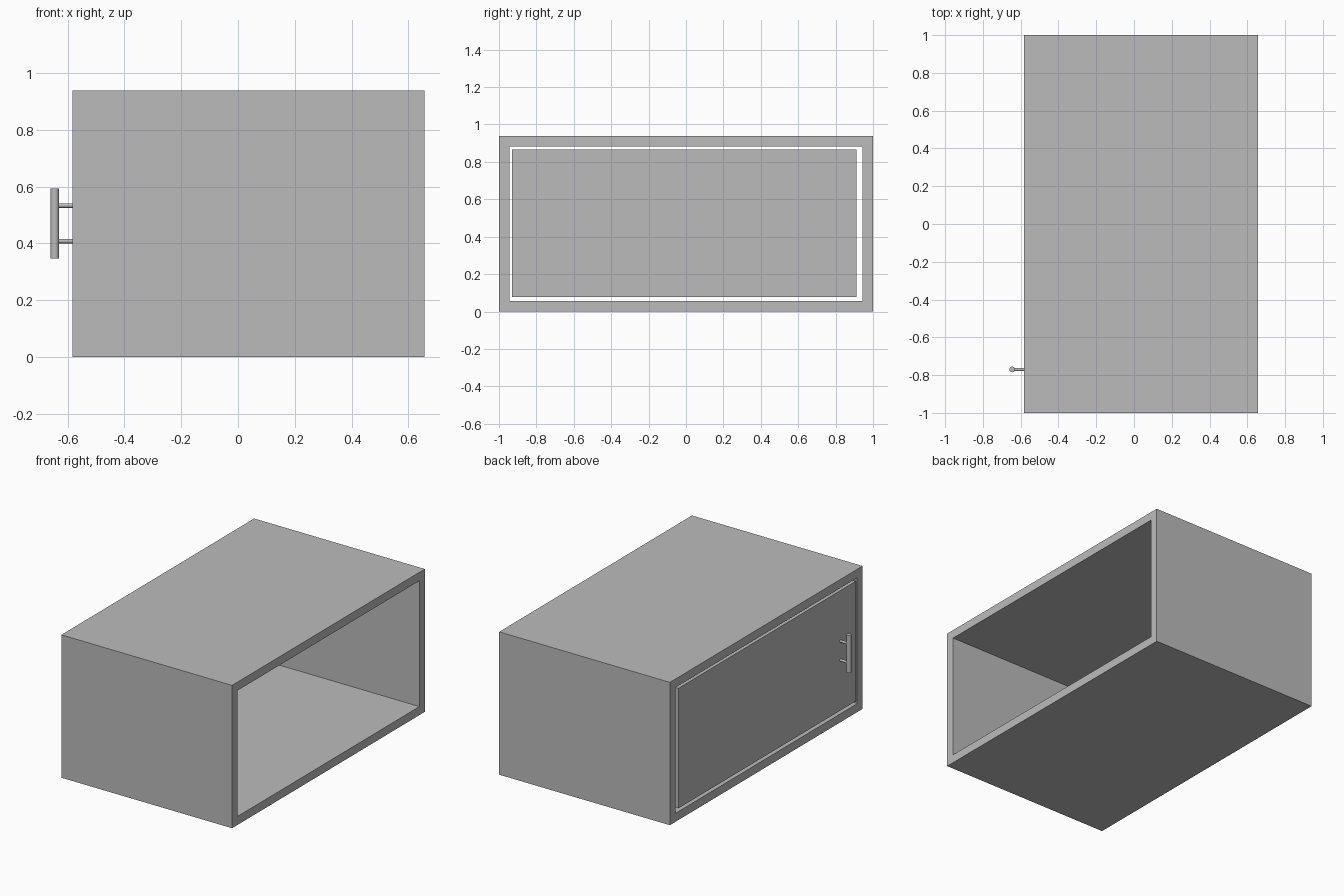
import bpy
import bmesh
from mathutils import Matrix, Vector

cube = bpy.data.objects.get("Cube")
if cube:
    bpy.data.objects.remove(cube, do_unlink=True)

GREY = (0.5, 0.5, 0.5, 1)
mat = bpy.data.materials.new("plain grey")
mat.use_nodes = True
mat.diffuse_color = GREY
mat.node_tree.nodes["Principled BSDF"].inputs["Base Color"].default_value = GREY


def finish(name, bm):
    mesh = bpy.data.meshes.new(name)
    bmesh.ops.recalc_face_normals(bm, faces=bm.faces)
    bm.to_mesh(mesh)
    bm.free()
    mesh.materials.append(mat)
    obj = bpy.data.objects.new(name, mesh)
    bpy.context.collection.objects.link(obj)
    return obj


def box(name, lo, hi):
    lo, hi = Vector(lo), Vector(hi)
    bm = bmesh.new()
    bmesh.ops.create_cube(bm, size=1, matrix=Matrix.Translation((lo + hi) / 2)
                          @ Matrix.Diagonal((*(hi - lo), 1)))
    return finish(name, bm)


def rod(name, start, end, radius):
    start, end = Vector(start), Vector(end)
    turn = (end - start).to_track_quat("Z", "Y").to_matrix().to_4x4()
    bm = bmesh.new()
    bmesh.ops.create_cone(bm, cap_ends=True, segments=24, radius1=radius, radius2=radius,
                          depth=(end - start).length,
                          matrix=Matrix.Translation((start + end) / 2) @ turn)
    obj = finish(name, bm)
    bpy.ops.object.select_all(action="DESELECT")
    obj.select_set(True)
    bpy.context.view_layer.objects.active = obj
    bpy.ops.object.shade_smooth_by_angle()
    return obj


# Cabinet shell: a rectangular tube, open at both x ends
X0, X1, TOP = -0.583, 0.657, 0.938
WALL = 0.056
bm = bmesh.new()
rings = []
for x in (X0, X1):
    for inset in (0, WALL):
        y, lo, hi = 1 - inset, inset, TOP - inset
        rings.append([bm.verts.new((x, *p)) for p in ((-y, lo), (y, lo), (y, hi), (-y, hi))])
outer0, inner0, outer1, inner1 = rings
for a, b in ((outer0, outer1), (inner0, inner1), (outer0, inner0), (outer1, inner1)):
    for i in range(4):
        j = (i + 1) % 4
        bm.faces.new((a[i], a[j], b[j], b[i]))
finish("cabinet_shell", bm)

# Door set flush in the opening, with a gap all round
box("door", (X0, -0.929, 0.077), (X0 + 0.04, 0.912, 0.865))

# Bar handle on two posts
HX, HY = -0.645, -0.77
rod("handle_bar", (HX, HY, 0.347), (HX, HY, 0.593), 0.015)
for label, z in (("lower", 0.408), ("upper", 0.533)):
    rod("handle_post_" + label, (X0, HY, z), (HX, HY, z), 0.008)
